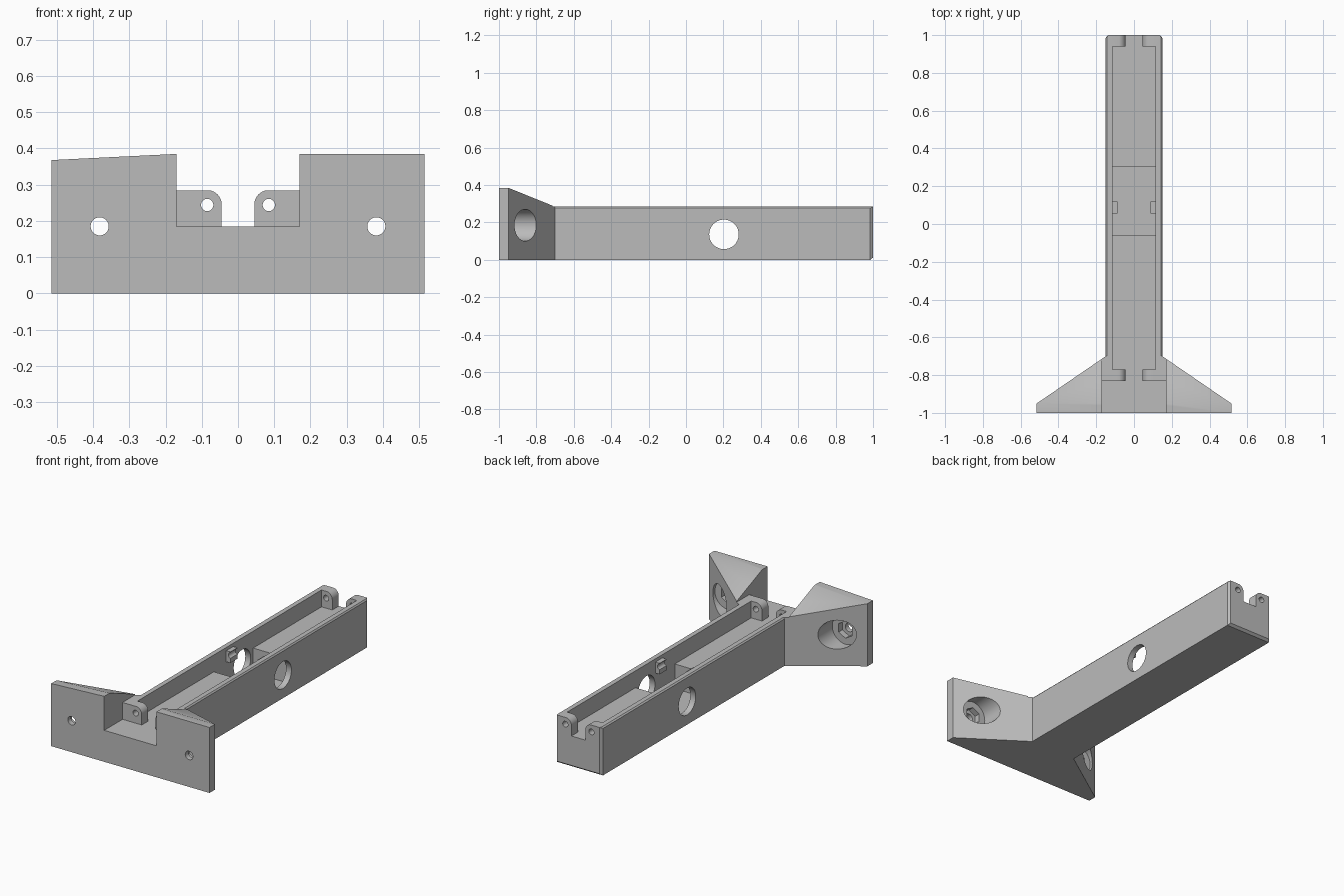
import bpy, bmesh, math
from mathutils import Matrix, Vector

if "Cube" in bpy.data.objects:
    bpy.data.objects.remove(bpy.data.objects["Cube"], do_unlink=True)

grey = bpy.data.materials.new("plain grey")
grey.use_nodes = True
COLOUR = (0.5, 0.5, 0.5, 1)
grey.diffuse_color = COLOUR
grey.node_tree.nodes["Principled BSDF"].inputs["Base Color"].default_value = COLOUR

TOP, FLOOR, PEAK = 0.284, 0.185, 0.385


def finish(name, bm):
    bmesh.ops.recalc_face_normals(bm, faces=bm.faces)
    mesh = bpy.data.meshes.new(name)
    bm.to_mesh(mesh)
    bm.free()
    mesh.materials.append(grey)
    ob = bpy.data.objects.new(name, mesh)
    bpy.context.collection.objects.link(ob)
    return ob


def hull(name, points):
    bm = bmesh.new()
    for p in points:
        bm.verts.new(p)
    bmesh.ops.convex_hull(bm, input=bm.verts)
    bmesh.ops.dissolve_limit(bm, angle_limit=0.002, verts=bm.verts, edges=bm.edges)
    return finish(name, bm)


def box(name, x, y, z):
    return hull(name, [(a, b, c) for a in x for b in y for c in z])


def prism_y(name, profile, y0, y1):
    """Extrude an x-z profile along y."""
    bm = bmesh.new()
    face = bm.faces.new([bm.verts.new((x, y0, z)) for x, z in profile])
    new = bmesh.ops.extrude_face_region(bm, geom=[face])["geom"]
    bmesh.ops.translate(bm, vec=(0, y1 - y0, 0),
                        verts=[v for v in new if isinstance(v, bmesh.types.BMVert)])
    return finish(name, bm)


def rod(name, axis, start, length, radius, sides=40):
    """Cylinder running from start along the positive axis."""
    bm = bmesh.new()
    bmesh.ops.create_cone(bm, cap_ends=True, segments=sides, radius1=radius,
                          radius2=radius, depth=length)
    d = Vector((1, 0, 0)) if axis == "X" else Vector((0, 1, 0))
    turn = d.to_track_quat("Z", "Y").to_matrix().to_4x4()
    bm.transform(Matrix.Translation(Vector(start) + d * length / 2) @ turn)
    return finish(name, bm)


def combine(body, tool, operation):
    tool.hide_render = True
    mod = body.modifiers.new(operation, "BOOLEAN")
    mod.operation, mod.object, mod.solver = operation, tool, "EXACT"
    bpy.context.view_layer.objects.active = body
    bpy.ops.object.modifier_apply(modifier=mod.name)
    bpy.data.objects.remove(tool, do_unlink=True)


# Beam with chamfered top edges and a chamfered back end
beam = []
for s in (-1, 1):
    for y in (-1, 0.985):
        beam += [(s * 0.15, y, 0), (s * 0.15, y, TOP - 0.008), (s * 0.143, y, TOP)]
    beam += [(s * 0.138, 1, 0.012), (s * 0.138, 1, TOP)]
body = hull("mounting_arm", beam)

# Triangular wings; the right wing's outer corner is slightly lower
for s, outer in ((1, PEAK), (-1, 0.368)):
    plan = [(0.1, -1), (0.515, -1), (0.515, -0.95), (0.15, -0.7), (0.1, -0.7)]
    points = [(s * x, y, 0) for x, y in plan]
    points += [(s * x, y, outer if x > 0.5 else TOP if y > -0.8 else PEAK)
               for x, y in plan]
    points += [(s * 0.17, -1, PEAK), (s * 0.17, -0.95, PEAK), (s * 0.1, -0.95, PEAK)]
    combine(body, hull("wing", points), "UNION")

# Clear the space between the wings, then the front notch
combine(body, box("gap_cut", (-0.17, 0.17), (-1.1, -0.6), (TOP, 0.6)), "DIFFERENCE")
combine(body, box("notch_cut", (-0.17, 0.17), (-1.1, -0.83), (FLOOR, 0.6)), "DIFFERENCE")

# Long channel and the deep pocket in its middle
combine(body, box("channel_cut", (-0.115, 0.115), (-0.77, 0.94), (FLOOR, 0.6)), "DIFFERENCE")
combine(body, box("pocket_cut", (-0.115, 0.115), (-0.06, 0.305), (0.04, 0.5)), "DIFFERENCE")

# Slot between the end lugs, with rounded lug corners
arc = [(0.085 - 0.04 * math.cos(a), 0.245 + 0.04 * math.sin(a))
       for a in (math.pi / 2 * i / 10 for i in range(11))]
half = [(0.045, FLOOR)] + arc + [(0.085, 0.5)]
slot = half + [(-x, z) for x, z in reversed(half)]
combine(body, prism_y("slot_cut", slot, -0.9, 1.1), "DIFFERENCE")

# Side holes through both walls
for y, z, r in ((0, 0.136, 0.042), (0.203, 0.136, 0.079)):
    combine(body, rod("side_hole", "X", (-0.3, y, z), 0.6, r), "DIFFERENCE")

for s in (-1, 1):
    # Retaining clip on the inner wall
    clip = box("clip", sorted((s * 0.088, s * 0.13)), (0.055, 0.12), (0.2, 0.265))
    combine(body, clip, "UNION")
    # Screw holes in the lugs
    combine(body, rod("lug_hole", "Y", (s * 0.085, -0.9, 0.244), 2, 0.017, 24), "DIFFERENCE")
    # Wing bolt hole, hexagonal nut seat and round recess
    for y0, r, sides in ((-1.1, 0.025, 32), (-0.97, 0.05, 6), (-0.935, 0.085, 48)):
        combine(body, rod("bolt_cut", "Y", (s * 0.382, y0, 0.185), 0.4, r, sides), "DIFFERENCE")

bpy.ops.object.select_all(action="DESELECT")
body.select_set(True)
bpy.context.view_layer.objects.active = body
bpy.ops.object.shade_smooth_by_angle(angle=math.radians(25))
